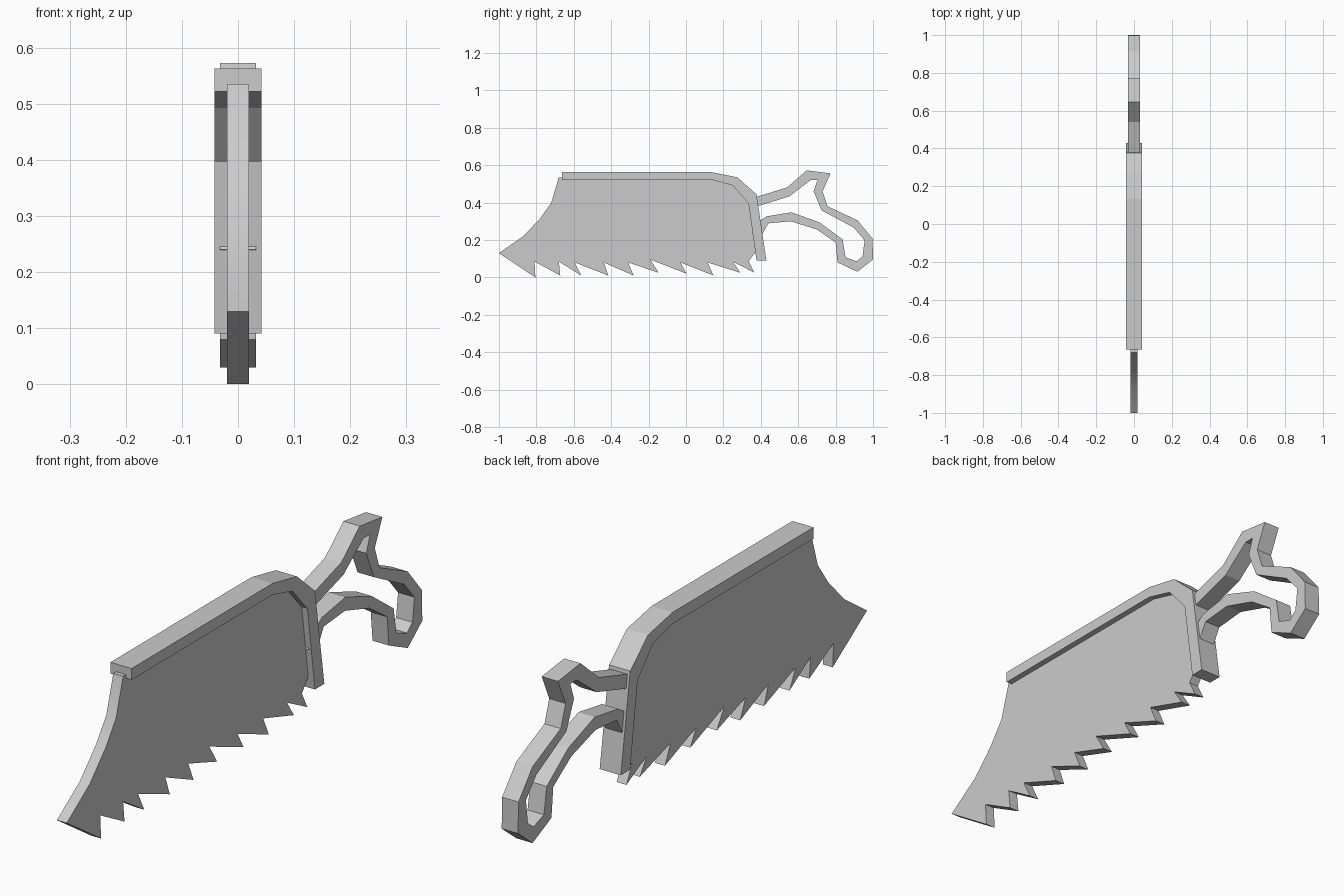
import bpy
import bmesh
import math

cube = bpy.data.objects.get("Cube")
if cube:
    bpy.data.objects.remove(cube, do_unlink=True)

# One plain grey for the whole tool
GREY = (0.6, 0.6, 0.6, 1.0)
grey = bpy.data.materials.new("plain_grey")
grey.use_nodes = True
grey.diffuse_color = GREY
grey.node_tree.nodes["Principled BSDF"].inputs["Base Color"].default_value = GREY


def plate(name, outline, half_width):
    """Extrude a side outline of (y, z) points symmetrically across x."""
    bm = bmesh.new()
    face = bm.faces.new([bm.verts.new((-half_width, y, z)) for y, z in outline])
    out = bmesh.ops.extrude_face_region(bm, geom=[face])
    moved = [v for v in out["geom"] if isinstance(v, bmesh.types.BMVert)]
    bmesh.ops.translate(bm, verts=moved, vec=(2 * half_width, 0, 0))
    bmesh.ops.recalc_face_normals(bm, faces=bm.faces[:])
    mesh = bpy.data.meshes.new(name)
    bm.to_mesh(mesh)
    bm.free()
    mesh.materials.append(grey)
    obj = bpy.data.objects.new(name, mesh)
    bpy.context.collection.objects.link(obj)
    return obj


# Blade: curved nose, back hidden in the spine, then a row of raked teeth
nose = [(-1, .13), (-.87, .22), (-.78, .315), (-.72, .4), (-.68, .535)]
back = [(.14, .54), (.26, .515), (.35, .43), (.39, .14), (.375, .14)]
teeth = [  # (gullet y, gullet z, point y, point z), rear to front
    (.335, .085, .366, .025), (.25, .085, .29, .025), (.115, .08, .147, .01),
    (-.03, .08, .003, .02), (-.19, .095, -.147, .025), (-.31, .08, -.28, .01),
    (-.44, .08, -.415, .01), (-.595, .08, -.56, .01), (-.68, .085, -.672, .01),
    (-.81, .085, -.805, .0)]
edge = []
for gy, gz, py, pz in teeth:
    edge += [(gy, gz), (py, pz)]
blade = plate("blade", nose + back + edge, .0195)

# Spine: thick rail along the back that bends down at the heel
spine = plate("spine", [
    (-.664, .563), (.136, .563), (.275, .535), (.377, .444), (.43, .09),
    (.377, .09), (.334, .396), (.249, .492), (.136, .522), (-.664, .522)], .042)

# Handle: one bent bar, listed along its outside and back along its inside
outer = [(.375, .43), (.54, .481), (.645, .572), (.773, .556), (.73, .46),
         (.757, .38), (.917, .305), (.997, .208), (1, .096), (.917, .03),
         (.81, .08), (.8, .187), (.698, .257), (.56, .3), (.44, .289),
         (.405, .225), (.352, .24)]
inner = [(.39, .3), (.43, .326), (.564, .348), (.714, .294), (.837, .203),
         (.853, .107), (.912, .086), (.944, .112), (.955, .198), (.896, .267),
         (.725, .358), (.682, .46), (.703, .52), (.666, .52), (.553, .433),
         (.38, .38)]
handle = plate("handle", outer + inner, .0325)

# Soften only the gentle curve of the blade's nose
bpy.ops.object.select_all(action="DESELECT")
blade.select_set(True)
bpy.context.view_layer.objects.active = blade
bpy.ops.object.shade_smooth_by_angle(angle=math.radians(30))
